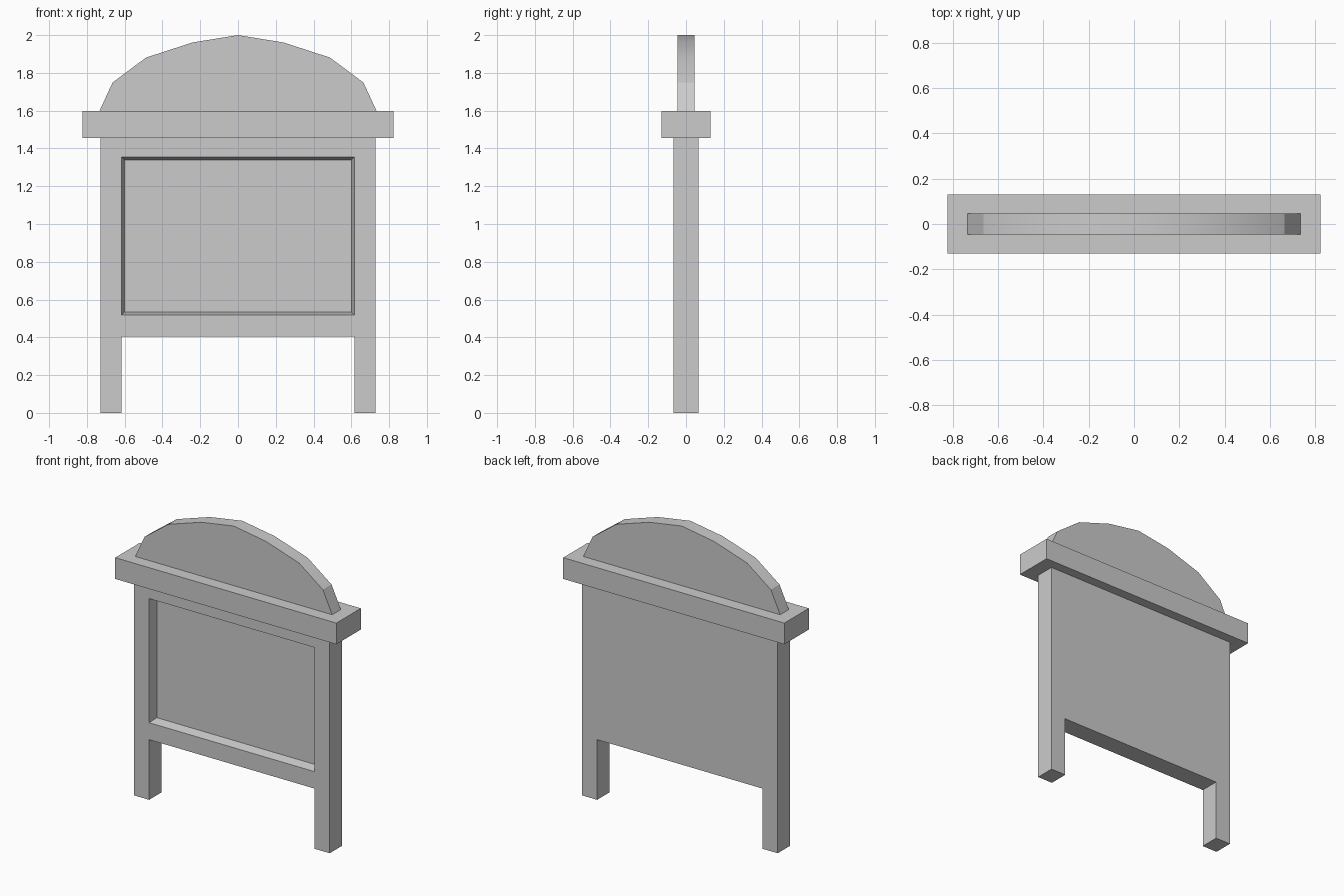
import bpy, bmesh, math

if "Cube" in bpy.data.objects:
    bpy.data.objects.remove(bpy.data.objects["Cube"])


def loft(name, front, back, y0, y1):
    """Solid between two matching (x, z) outlines at y0 and y1."""
    bm = bmesh.new()
    a = [bm.verts.new((x, y0, z)) for x, z in front]
    b = [bm.verts.new((x, y1, z)) for x, z in back]
    bm.faces.new(a)
    bm.faces.new(b[::-1])
    n = len(a)
    for i in range(n):
        j = (i + 1) % n
        bm.faces.new((a[i], b[i], b[j], a[j]))
    bmesh.ops.recalc_face_normals(bm, faces=bm.faces[:])
    mesh = bpy.data.meshes.new(name)
    bm.to_mesh(mesh)
    bm.free()
    obj = bpy.data.objects.new(name, mesh)
    bpy.context.collection.objects.link(obj)
    return obj


def prism(name, outline, half_depth):
    return loft(name, outline, outline, -half_depth, half_depth)


def mirrored(right):
    """Complete a right-hand outline with its mirror image, sharing points on x = 0."""
    return right + [(-x, z) for x, z in reversed(right) if x > 0]


def rect(half_w, z0, z1):
    return mirrored([(half_w, z0), (half_w, z1)])


# Board with two legs, one outline
board = prism("board", mirrored([(0.616, 0.405), (0.616, 0), (0.728, 0), (0.728, 1.47)]), 0.065)

# Tapered recess in the front of the board
depth, taper = 0.06, 0.015
cutter = loft("recess_cutter",
              rect(0.616 + taper, 0.519 - taper, 1.354 + taper),
              rect(0.616 - taper, 0.519 + taper, 1.354 - taper),
              -0.065 - depth, -0.065 + depth)
cutter.hide_render = True
cutter.hide_set(True)
cut = board.modifiers.new("recess", 'BOOLEAN')
cut.operation = 'DIFFERENCE'
cut.solver = 'EXACT'
cut.object = cutter

# Ledge across the top
prism("ledge", rect(0.823, 1.456, 1.599), 0.13)

# Arched crest
crest = prism("crest", mirrored([(0.735, 1.595), (0.664, 1.749), (0.487, 1.881),
                                 (0.241, 1.961), (0, 2.0)]), 0.046)
bpy.context.view_layer.objects.active = crest
crest.select_set(True)
bpy.ops.object.shade_smooth_by_angle(angle=math.radians(25))
